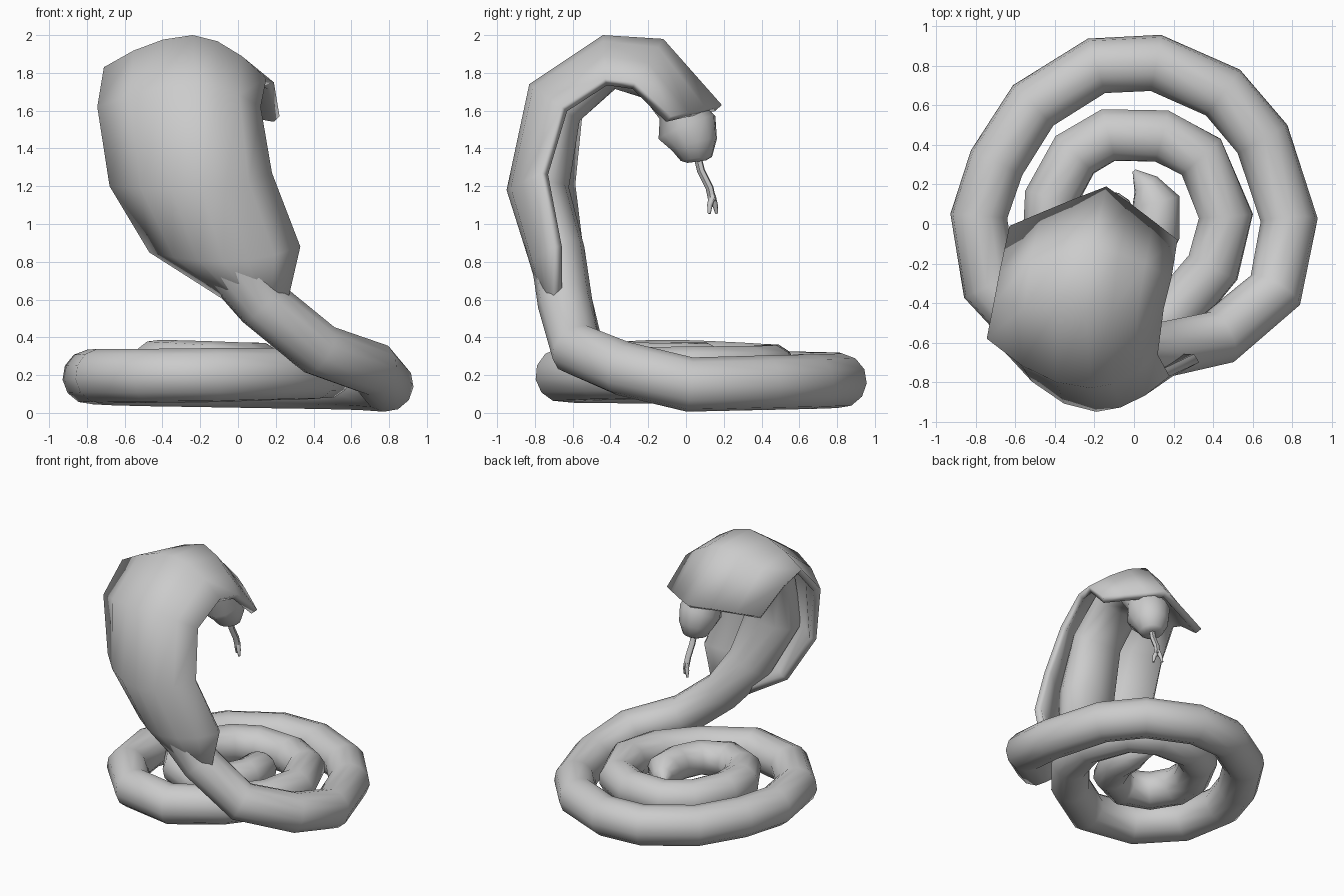
import bpy, bmesh, math
from mathutils import Vector


def finish(bm, name, closed=True):
    if closed:
        bmesh.ops.recalc_face_normals(bm, faces=bm.faces[:])
    me = bpy.data.meshes.new(name)
    bm.to_mesh(me)
    bm.free()
    ob = bpy.data.objects.new(name, me)
    bpy.context.collection.objects.link(ob)
    bpy.ops.object.select_all(action='DESELECT')
    ob.select_set(True)
    bpy.context.view_layer.objects.active = ob
    bpy.ops.object.shade_smooth_by_angle(angle=math.radians(60))
    return ob


def sweep(name, path, sides=12):
    """Tube through (x, y, z, radius[, x stretch]) points, frame carried along the path."""
    bm = bmesh.new()
    pts = [Vector(p[:3]) for p in path]
    rings, n = [], None
    for i, p in enumerate(pts):
        a = (p - pts[max(i - 1, 0)]).normalized()
        b = (pts[min(i + 1, len(pts) - 1)] - p).normalized()
        t = (a + b).normalized()
        if n is None:
            n = t.orthogonal()
        n = (n - t * n.dot(t)).normalized()
        s = t.cross(n)
        r = path[i][3]
        wide = path[i][4] if len(path[i]) > 4 else 1
        ring = []
        for k in range(sides):
            ang = k * math.tau / sides
            o = r * (math.cos(ang) * n + math.sin(ang) * s)
            o.x *= wide
            ring.append(bm.verts.new(p + o))
        rings.append(ring)
    for u, v in zip(rings, rings[1:]):
        for k in range(sides):
            m = (k + 1) % sides
            bm.faces.new((u[k], u[m], v[m], v[k]))
    bm.faces.new(rings[0])
    bm.faces.new(rings[-1])
    return finish(bm, name)


# tail tip, inner coil, outer coil
R = 0.145
tail = [(0.0, 0.27, 0.25, 0.01), (0.06, 0.20, 0.25, 0.07), (0.11, 0.11, 0.25, 0.125),
        (0.11, -0.05, 0.25, 0.125), (0.03, -0.22, 0.25, 0.125), (-0.15, -0.30, 0.25, 0.13),
        (-0.33, -0.22, 0.25, 0.135), (-0.43, -0.05, 0.25, 0.138), (-0.42, 0.13, 0.245, 0.138),
        (-0.30, 0.35, 0.235, 0.138), (-0.13, 0.45, 0.23, 0.138), (0.14, 0.445, 0.225, 0.138),
        (0.34, 0.34, 0.22, 0.138), (0.465, 0.04, 0.215, 0.14), (0.40, -0.22, 0.21, 0.14),
        (0.20, -0.46, 0.205, 0.14)]
coil = [(-0.12, -0.655, 0.20, R), (-0.48, -0.58, 0.195, R), (-0.73, -0.31, 0.195, R),
        (-0.785, 0.04, 0.19, R), (-0.695, 0.31, 0.185, R), (-0.51, 0.60, 0.18, R),
        (-0.19, 0.80, 0.175, R), (0.11, 0.815, 0.17, R), (0.45, 0.665, 0.165, R),
        (0.65, 0.43, 0.16, R), (0.785, 0.02, 0.15, R)]
# rising neck, widened where it carries the hood
neck = [(0.715, -0.335, 0.235, R), (0.43, -0.575, 0.335, R), (0.13, -0.64, 0.58, R),
        (-0.08, -0.68, 0.85, 0.145, 1.25), (-0.21, -0.775, 1.19, 0.155, 1.4),
        (-0.23, -0.68, 1.62, 0.14, 1.4), (-0.21, -0.40, 1.84, 0.13, 1.4)]
# head, bent downwards at the end of the neck
head = [(-0.16, -0.15, 1.77, 0.13, 1.2), (-0.14, -0.035, 1.61, 0.12, 1.15), (-0.13, 0.005, 1.51, 0.165, 0.9),
        (-0.12, 0.045, 1.42, 0.125), (-0.115, 0.055, 1.345, 0.085), (-0.115, 0.057, 1.33, 0.05)]
sweep("snake_body", tail + coil + neck + head)

# hood: left edge, spine, right edge and curve exponent of each row
rows = [((-0.03, -0.66, 0.57), (0.12, -0.75, 0.53), (0.27, -0.70, 0.62), 2),
        ((-0.47, -0.57, 0.85), (-0.08, -0.83, 0.80), (0.33, -0.70, 0.88), 2),
        ((-0.68, -0.62, 1.20), (-0.19, -0.95, 1.18), (0.18, -0.77, 1.27), 1.9),
        ((-0.745, -0.58, 1.62), (-0.22, -0.83, 1.74), (0.12, -0.66, 1.62), 1.9),
        ((-0.71, -0.40, 1.83), (-0.24, -0.44, 2.00), (0.15, -0.43, 1.77), 1.8),
        ((-0.68, -0.24, 1.77), (-0.21, -0.12, 1.98), (0.19, -0.27, 1.75), 1.5),
        ((-0.63, -0.01, 1.59), (-0.14, 0.19, 1.63), (0.22, -0.08, 1.57), 1.05)]
bm = bmesh.new()
grid = []
for left, mid, right, power in rows:
    line = []
    for j in range(-3, 4):
        t = abs(j) / 3
        e = left if j < 0 else right
        f = t ** power
        line.append(bm.verts.new((mid[0] + (e[0] - mid[0]) * t,
                                  mid[1] + (e[1] - mid[1]) * f,
                                  mid[2] + (e[2] - mid[2]) * f)))
    grid.append(line)
for u, v in zip(grid, grid[1:]):
    for a, b, c, d in zip(u, u[1:], v[1:], v):
        bm.faces.new((a, b, c, d))
hood = finish(bm, "hood", closed=False)
sol = hood.modifiers.new("thickness", 'SOLIDIFY')
sol.thickness = 0.05
sol.offset = -1

# forked tongue
sweep("tongue", [(-0.115, 0.06, 1.36, 0.022), (-0.11, 0.08, 1.28, 0.022),
                 (-0.105, 0.125, 1.19, 0.022), (-0.10, 0.14, 1.12, 0.022)], 6)
for side in (-1, 1):
    sweep("tongue_fork", [(-0.10, 0.14, 1.15, 0.018),
                          (-0.10 - side * 0.018, 0.14 + side * 0.014, 1.10, 0.015),
                          (-0.10 - side * 0.025, 0.143 + side * 0.02, 1.055, 0.008)], 6)
